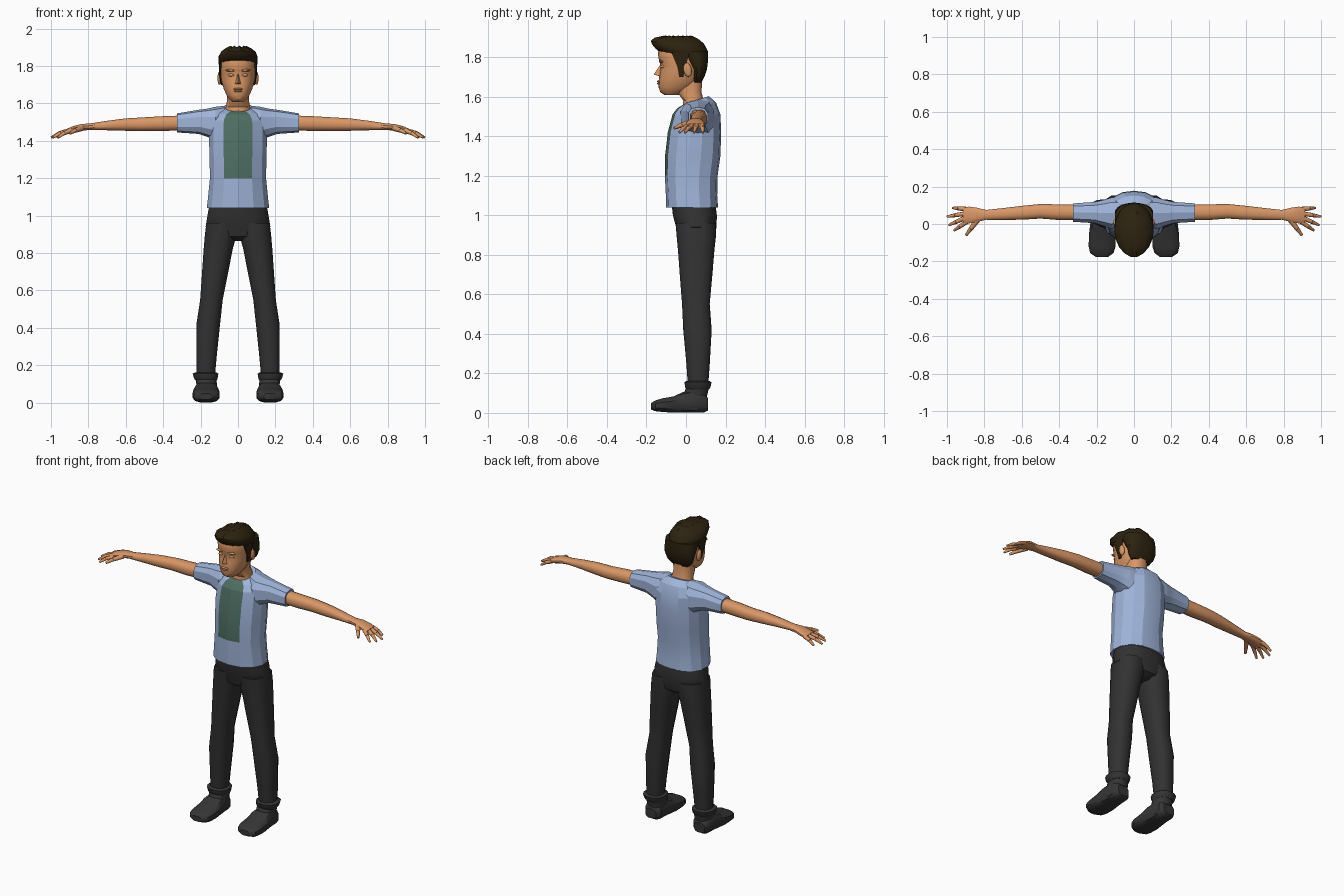
import bpy, bmesh, math
from mathutils import Vector, Matrix


def material(name, rgb):
    m = bpy.data.materials.new(name)
    m.diffuse_color = (*rgb, 1)
    return m


SKIN = material("skin", (0.70, 0.31, 0.13))
SHIRT = material("light_blue_cloth", (0.35, 0.46, 0.70))
GREEN = material("green_cloth", (0.075, 0.155, 0.125))
TROUSER = material("charcoal_cloth", (0.032, 0.032, 0.033))
BOOT = material("dark_leather", (0.036, 0.036, 0.037))
HAIR = material("dark_brown_hair", (0.026, 0.017, 0.005))


def finish(name, bm, mats, mirror=False, angle=35):
    bmesh.ops.recalc_face_normals(bm, faces=bm.faces)
    me = bpy.data.meshes.new(name)
    bm.to_mesh(me)
    bm.free()
    ob = bpy.data.objects.new(name, me)
    bpy.context.collection.objects.link(ob)
    for m in mats:
        me.materials.append(m)
    bpy.ops.object.select_all(action='DESELECT')
    ob.select_set(True)
    bpy.context.view_layer.objects.active = ob
    bpy.ops.object.shade_smooth_by_angle(angle=math.radians(angle))
    if mirror:
        mod = ob.modifiers.new("mirror", 'MIRROR')
        mod.use_mirror_merge = False
    return ob


def skin_rings(bm, rings):
    """Bridge consecutive vertex rings and cap both ends."""
    n = len(rings[0])
    for r0, r1 in zip(rings, rings[1:]):
        for i in range(n):
            bm.faces.new((r0[i], r0[(i + 1) % n], r1[(i + 1) % n], r1[i]))
    bm.faces.new(rings[0])
    bm.faces.new(rings[-1])


def loft(name, axis, sections, mat, n=12, power=2.4, mirror=False, angle=35):
    """Sections are (position, a0, a1, b0, b1) bounds across the given axis."""
    bm = bmesh.new()
    rings = []
    for t, a0, a1, b0, b1 in sections:
        ring = []
        for i in range(n):
            ang = 2 * math.pi * (i + 0.5) / n
            c, s = math.cos(ang), math.sin(ang)
            a = (a0 + a1) / 2 + (a1 - a0) / 2 * math.copysign(abs(c) ** (2 / power), c)
            b = (b0 + b1) / 2 + (b1 - b0) / 2 * math.copysign(abs(s) ** (2 / power), s)
            co = {'X': (t, a, b), 'Y': (a, t, b), 'Z': (a, b, t)}[axis]
            ring.append(bm.verts.new(co))
        rings.append(ring)
    skin_rings(bm, rings)
    return finish(name, bm, [mat], mirror, angle)


def sym(rows):
    """(z, half width, front y, back y) to section bounds."""
    return [(z, -w, w, f, b) for z, w, f, b in rows]


def ellipsoid(name, centre, size, mat, mirror=False, turn=0):
    bm = bmesh.new()
    bmesh.ops.create_uvsphere(
        bm, u_segments=12, v_segments=8, radius=1,
        matrix=Matrix.Translation(centre) @ Matrix.Rotation(turn, 4, 'X') @ Matrix.Diagonal((*size, 1)))
    return finish(name, bm, [mat], mirror, 60)


# Shirt body with a green front panel
half = [(0, 0), (.5, .05), (.85, .2), (1, .42), (.96, .65), (.76, .86), (.4, .97), (0, 1)]
outline = half + [(-x, y) for x, y in reversed(half[1:-1])]
bm = bmesh.new()
rings = []
# z, half width, front y, back y, tilt towards the back
for z, w, f, b, tilt in [(1.04, .167, -.10, .162, 0), (1.10, .160, -.102, .158, 0),
                         (1.20, .150, -.107, .160, 0), (1.30, .152, -.106, .174, 0),
                         (1.42, .155, -.092, .178, 0), (1.51, .152, -.068, .174, 0),
                         (1.555, .125, -.045, .152, .03), (1.58, .078, -.018, .115, .045)]:
    rings.append([bm.verts.new((w * x, f + (b - f) * y, z + tilt * (y - .5))) for x, y in outline])
skin_rings(bm, rings)
for face in bm.faces:
    c = face.calc_center_median()
    if len(face.verts) == 4 and abs(c.x) < .06 and c.y < 0 and c.z > 1.2:
        face.material_index = 1
finish("shirt_body", bm, [SHIRT, GREEN], angle=18)

# Short sleeves and bare arms
loft("sleeve", 'X', [(.07, .00, .14, 1.44, 1.588), (.12, -.03, .145, 1.40, 1.582),
                     (.16, -.015, .132, 1.42, 1.573), (.21, .002, .12, 1.437, 1.566),
                     (.325, .01, .112, 1.445, 1.547)],
     SHIRT, n=10, power=2.6, mirror=True, angle=25)
loft("arm", 'X', [(.29, .02, .104, 1.455, 1.537), (.40, .02, .106, 1.452, 1.533),
                  (.50, .028, .108, 1.452, 1.527), (.60, .022, .098, 1.453, 1.521),
                  (.70, .021, .086, 1.456, 1.508), (.79, .022, .076, 1.457, 1.494),
                  (.84, .010, .088, 1.455, 1.490), (.88, .002, .094, 1.447, 1.480),
                  (.915, .002, .090, 1.441, 1.465)],
     SKIN, n=12, mirror=True)


# Fingers and thumb, each a bent tapering rod
def rod(bm, p, q, r0, r1):
    p, q = Vector(p), Vector(q)
    d = q - p
    bmesh.ops.create_cone(bm, cap_ends=True, segments=8, radius1=r0, radius2=r1, depth=d.length,
                          matrix=Matrix.Translation((p + q) / 2) @ d.to_track_quat('Z', 'Y').to_matrix().to_4x4())


bm = bmesh.new()
for base, tip in [((.90, .080), (.970, .086)), ((.90, .056), (.999, .040)),
                  ((.90, .034), (.990, -.006)), ((.89, .014), (.962, -.034))]:
    p, q = Vector((*base, 1.456)), Vector((*tip, 1.418))
    mid = p.lerp(q, .55) + Vector((0, 0, .006))
    rod(bm, p, mid, .0125, .011)
    rod(bm, mid, q, .011, .006)
rod(bm, (.835, .025, 1.468), (.872, -.025, 1.455), .016, .012)
rod(bm, (.872, -.025, 1.455), (.898, -.060, 1.440), .012, .007)
finish("fingers", bm, [SKIN], True, 50)

# Trousers
loft("hips", 'Z', sym([(.865, .045, .0, .11), (.89, .13, -.04, .145), (.94, .176, -.052, .156),
                       (1.0, .166, -.068, .158), (1.06, .155, -.075, .150)]), TROUSER, n=16)
loft("trouser_leg", 'Z', [(.14, .122, .222, .008, .114), (.25, .112, .224, .0, .122),
                          (.42, .094, .224, -.016, .132), (.55, .080, .204, -.022, .122),
                          (.70, .050, .194, -.034, .136), (.82, .026, .186, -.043, .146),
                          (.89, .008, .180, -.050, .154), (.96, .004, .172, -.056, .154)],
     TROUSER, n=12, mirror=True)

# Boots: foot, ankle and cuff
loft("boot_foot", 'Y', [(.112, .135, .212, .012, .075), (.09, .115, .226, .0, .10),
                        (.03, .108, .232, .0, .115), (-.02, .102, .238, .0, .105),
                        (-.06, .098, .243, .0, .085), (-.12, .097, .244, .004, .074),
                        (-.155, .108, .236, .008, .064), (-.176, .138, .205, .016, .05)],
     BOOT, n=12, power=3, mirror=True)
loft("boot_ankle", 'Z', [(.02, .115, .226, -.02, .106), (.08, .112, .222, -.022, .107),
                         (.13, .112, .228, .0, .118)], BOOT, mirror=True)
loft("boot_cuff", 'Z', [(.118, .112, .228, .003, .117), (.13, .107, .237, -.006, .126),
                        (.155, .103, .244, -.010, .131), (.161, .112, .232, .0, .121)],
     BOOT, mirror=True)

# Neck and head
loft("neck", 'Z', sym([(1.53, .075, -.02, .10), (1.58, .067, -.015, .092),
                       (1.62, .060, -.045, .080), (1.70, .060, -.06, .085)]), SKIN)
loft("head", 'Z', sym([(1.608, .030, -.108, -.04), (1.622, .046, -.130, .0), (1.645, .063, -.138, .045),
                       (1.68, .078, -.138, .07), (1.72, .089, -.134, .09), (1.755, .094, -.128, .10),
                       (1.775, .095, -.135, .10), (1.82, .095, -.143, .10), (1.86, .080, -.13, .075)]),
     SKIN, n=18, power=2.2)

# Facial features: nose, brow, lips, ears
bm = bmesh.new()
nose = [bm.verts.new(v) for v in [(0, -.128, 1.765), (-.019, -.125, 1.703), (.019, -.125, 1.703),
                                  (0, -.163, 1.712), (0, -.125, 1.70)]]
for ids in [(0, 1, 3), (0, 3, 2), (1, 4, 3), (3, 4, 2)]:
    bm.faces.new([nose[i] for i in ids])
finish("nose", bm, [SKIN])
ellipsoid("brow", (.037, -.124, 1.777), (.030, .012, .007), SKIN, True)
ellipsoid("eyelid", (.036, -.118, 1.752), (.018, .012, .008), SKIN, True)
ellipsoid("upper_lip", (0, -.135, 1.677), (.026, .012, .006), SKIN)
ellipsoid("lower_lip", (0, -.135, 1.666), (.022, .011, .006), SKIN)
ellipsoid("ear", (.099, .008, 1.735), (.011, .021, .036), SKIN, True, .2)

# Hair: back and sides, swept top, sideburns
loft("hair_back", 'Z', sym([(1.672, .062, .03, .078), (1.70, .088, .03, .094), (1.74, .100, .025, .107),
                            (1.785, .104, -.01, .113), (1.83, .104, -.05, .112)]), HAIR, n=16)
bm = bmesh.new()
rings = []
# z, half width, front y, back y, rise of the hairline towards the front
for z, w, f, b, rise in [(1.785, .098, -.140, .105, .045), (1.80, .104, -.158, .114, .045),
                         (1.835, .105, -.174, .110, .03), (1.865, .094, -.178, .092, .015),
                         (1.889, .070, -.160, .062, .005), (1.905, .040, -.11, .03, 0)]:
    ring = []
    for i in range(18):
        a = 2 * math.pi * i / 18
        s = math.sin(a)
        lift = .004 * (-1) ** i if z > 1.86 else 0
        ring.append(bm.verts.new((w * math.cos(a), (f + b) / 2 + (b - f) / 2 * s,
                                  z + rise * (1 - s) / 2 + lift)))
    rings.append(ring)
skin_rings(bm, rings)
finish("hair_top", bm, [HAIR], angle=40)
loft("sideburn", 'Z', [(1.70, .080, .092, -.035, -.012), (1.75, .085, .101, -.045, .0),
                       (1.82, .085, .104, -.075, .02)], HAIR, n=8, mirror=True)
